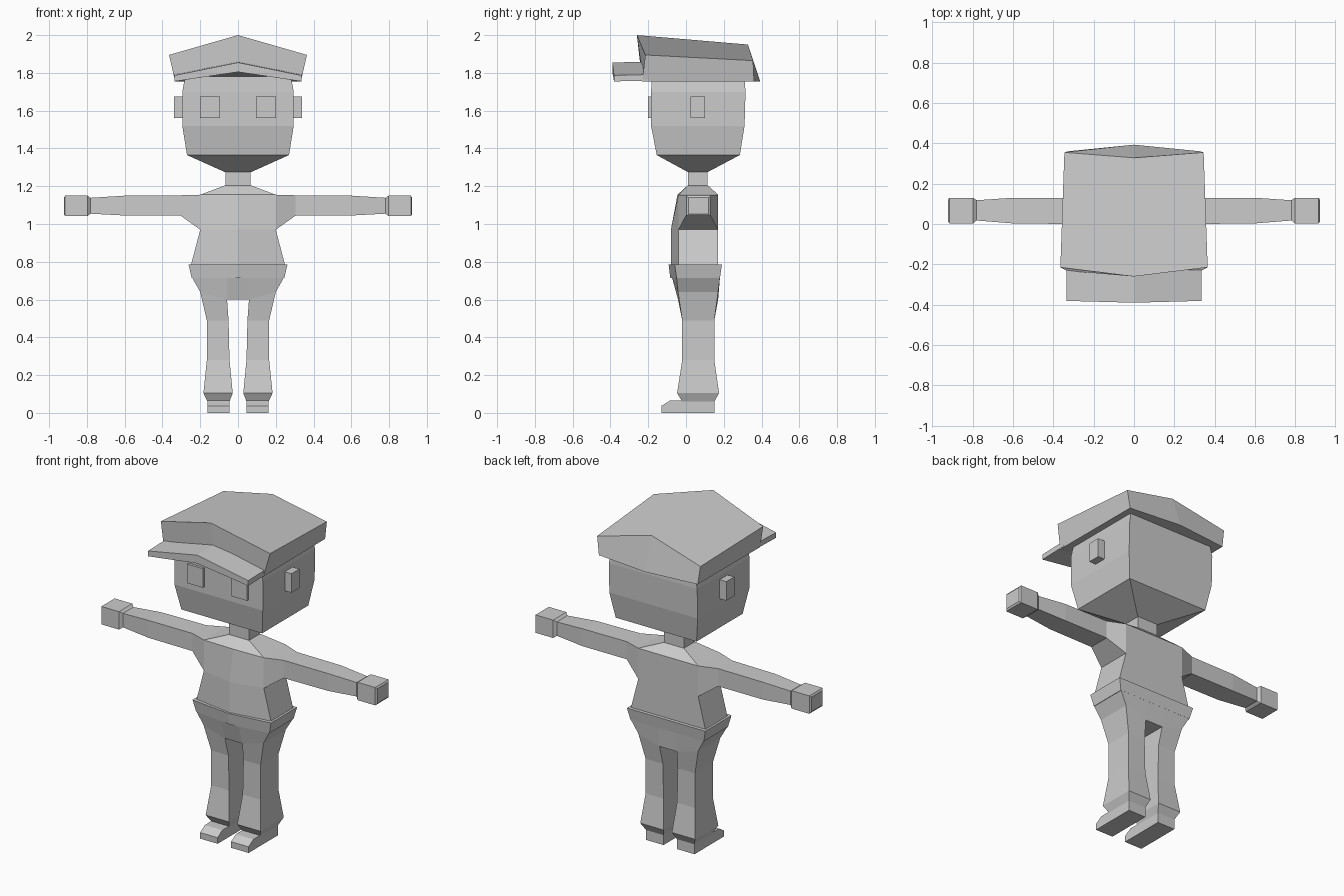
import bpy, bmesh

cube = bpy.data.objects.get("Cube")
if cube:
    bpy.data.objects.remove(cube)

GREY = (0.6, 0.6, 0.6, 1)
mat = bpy.data.materials.new("plain grey")
mat.use_nodes = True
mat.diffuse_color = GREY
mat.node_tree.nodes["Principled BSDF"].inputs["Base Color"].default_value = GREY


def loft(name, rings, mirror=False):
    """Skin matching rings of points, cap both ends, optionally mirror in x."""
    bm = bmesh.new()
    loops = [[bm.verts.new(p) for p in ring] for ring in rings]
    n = len(loops[0])
    for a, b in zip(loops, loops[1:]):
        for i in range(n):
            j = (i + 1) % n
            bm.faces.new((a[i], a[j], b[j], b[i]))
    for end in (loops[0], loops[-1]):
        bm.faces.new(end)
    if mirror:
        copy = bmesh.ops.duplicate(bm, geom=bm.verts[:] + bm.edges[:] + bm.faces[:])
        for item in copy["geom"]:
            if isinstance(item, bmesh.types.BMVert):
                item.co.x *= -1
    bmesh.ops.recalc_face_normals(bm, faces=bm.faces[:])
    mesh = bpy.data.meshes.new(name)
    bm.to_mesh(mesh)
    bm.free()
    obj = bpy.data.objects.new(name, mesh)
    mesh.materials.append(mat)
    bpy.context.collection.objects.link(obj)
    return obj


def level(z, x0, x1, y0, y1):
    return [(x0, y0, z), (x1, y0, z), (x1, y1, z), (x0, y1, z)]


def slice_x(x, y0, y1, z0, z1):
    return [(x, y0, z0), (x, y1, z0), (x, y1, z1), (x, y0, z1)]


def bulged(z, w, front, mid, back):
    """Level ring whose front has a raised centre line."""
    return [(-w, front, z), (0, mid, z), (w, front, z),
            (w, back, z), (0, back, z), (-w, back, z)]


def box(name, x0, x1, y0, y1, z0, z1):
    return loft(name, [level(z, x0, x1, y0, y1) for z in (z0, z1)], True)


# Head, neck, eyes and ears
loft("head", [level(1.275, -.07, .07, .01, .115),
              level(1.365, -.27, .27, -.155, .285),
              level(1.52, -.295, .295, -.185, .31),
              level(1.7, -.295, .295, -.185, .315),
              level(1.78, -.28, .28, -.18, .31)])
loft("neck", [level(z, -.067, .067, .01, .115) for z in (1.19, 1.29)])
box("eyes", .095, .2, -.2, -.18, 1.56, 1.675)
box("ears", .28, .34, .025, .1, 1.56, 1.675)

# Torso and waistband
loft("torso", [bulged(.76, .255, -.04, -.08, .17),
               bulged(.97, .2, -.04, -.08, .17),
               bulged(1.155, .2, -.04, -.045, .17),
               bulged(1.205, .067, .01, .01, .115)])
loft("waistband", [bulged(.715, .245, -.05, -.083, .18),
                   bulged(.785, .262, -.06, -.092, .19)])

# Arms and hands
loft("arms", [slice_x(.2, -.04, .17, .97, 1.155),
              slice_x(.305, 0, .13, 1.045, 1.152),
              slice_x(.6, .003, .13, 1.045, 1.15),
              slice_x(.79, .018, .117, 1.055, 1.138)], True)
loft("hands", [slice_x(.78, .018, .117, 1.055, 1.138),
               slice_x(.797, .003, .13, 1.042, 1.15),
               slice_x(.915, .003, .13, 1.042, 1.15),
               slice_x(.922, .013, .12, 1.052, 1.14)], True)


# Hips: pointed front above, flat crotch between the legs below
def hip_ring(w, outer_z, inner_z, outer_y, inner_y, back):
    xs = (-w, -.058, .058, w)
    zs = (outer_z, inner_z, inner_z, outer_z)
    ys = (outer_y, inner_y, inner_y, outer_y)
    front = list(zip(xs, ys, zs))
    return front + [(x, back, z) for x, y, z in reversed(front)]


loft("hips", [hip_ring(.245, .72, .72, -.05, -.075, .18),
              hip_ring(.2, .64, .6, -.042, -.042, .17)])

# Trouser legs and shoes
leg_top = [(.058, -.042, .6), (.2, -.042, .64), (.2, .17, .64), (.058, .17, .6)]
loft("legs", [leg_top,
              level(.49, .05, .165, -.02, .15),
              level(.28, .045, .165, -.02, .15),
              level(.105, .028, .183, -.047, .175),
              level(.06, .045, .162, -.02, .15)], True)
shoe_profile = [(-.13, 0), (.15, 0), (.15, .065), (-.085, .065), (-.13, .037)]
loft("shoes", [[(x, y, z) for y, z in shoe_profile] for x in (.045, .162)], True)

# Cap crown: peaked roof leaning over the front
loft("cap_crown", [
    [(-.333, -.232, 1.755), (0, -.232, 1.805), (.333, -.232, 1.755),
     (.33, .36, 1.755), (0, .393, 1.755), (-.33, .36, 1.755)],
    [(-.365, -.215, 1.895), (0, -.26, 2), (.365, -.215, 1.895),
     (.345, .355, 1.865), (0, .328, 1.95), (-.345, .355, 1.865)]])

# Cap visor: thin chevron plate
visor_section = [(-.335, 1.755), (0, 1.805), (.335, 1.755),
                 (.335, 1.787), (0, 1.855), (-.335, 1.787)]
loft("cap_visor", [
    [(x, -.39 if x == 0 else -.381, z) for x, z in visor_section],
    [(x, -.2, z + .004) for x, z in visor_section]])
